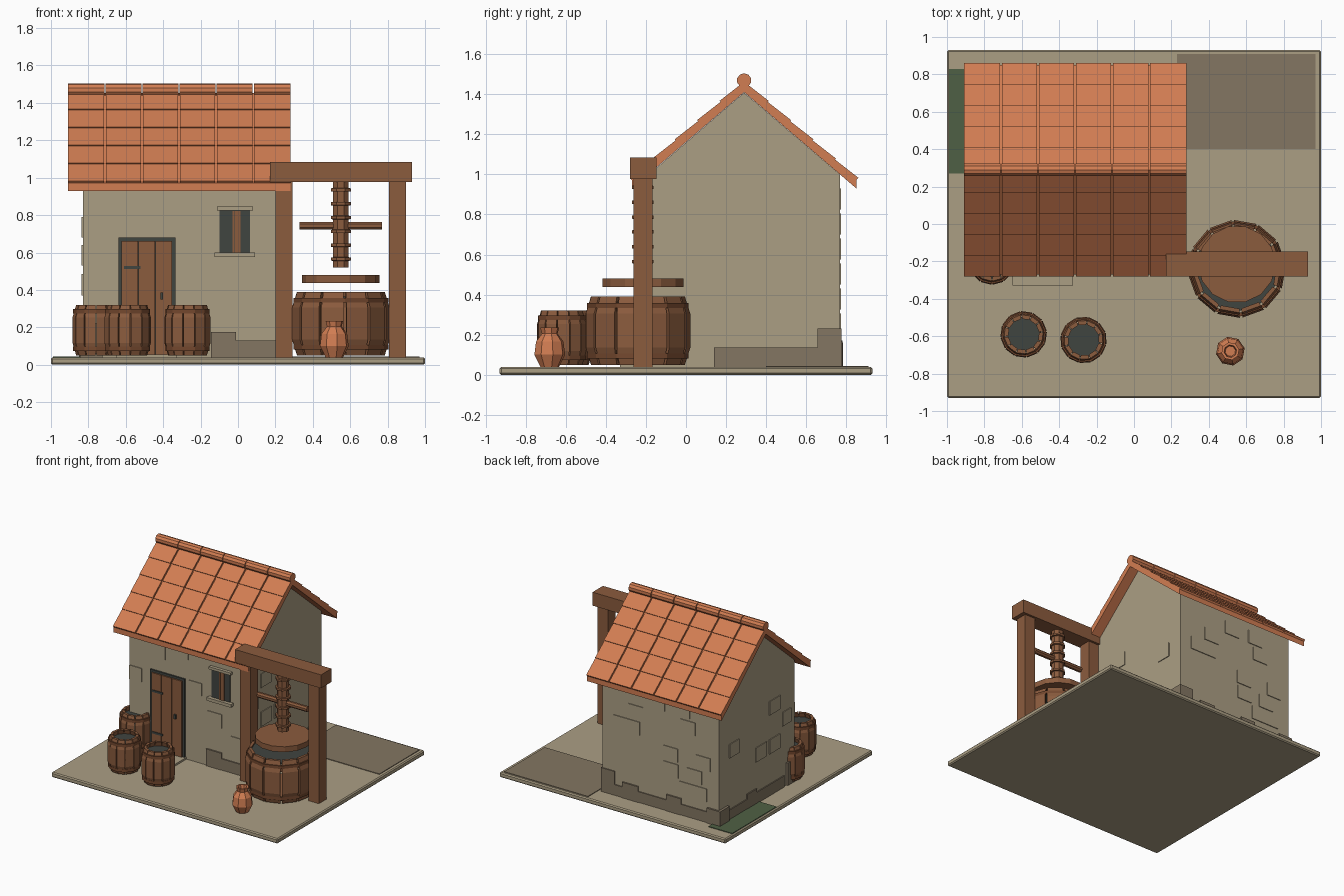
import bpy, bmesh, math, random
from mathutils import Vector, Matrix

if "Cube" in bpy.data.objects:
    bpy.data.objects.remove(bpy.data.objects["Cube"])

random.seed(4)


def material(name, r, g, b):
    m = bpy.data.materials.new(name)
    m.diffuse_color = [(c / 255) ** 2.2 for c in (r, g, b)] + [1]
    m.use_nodes = True
    m.node_tree.nodes["Principled BSDF"].inputs["Base Color"].default_value = m.diffuse_color
    return m


STONE = material("pale stone", 170, 157, 131)
DARKSTONE = material("dark stone", 130, 117, 98)
TILE = material("terracotta", 208, 124, 83)
WOOD = material("wood", 138, 92, 64)
HOOP = material("dark wood", 116, 74, 50)
IRON = material("dark iron", 66, 70, 66)
MOSS = material("moss green", 80, 96, 70)


def finish(name, bm, mat):
    bmesh.ops.recalc_face_normals(bm, faces=bm.faces[:])
    me = bpy.data.meshes.new(name)
    bm.to_mesh(me)
    bm.free()
    me.materials.append(mat)
    ob = bpy.data.objects.new(name, me)
    bpy.context.collection.objects.link(ob)
    return ob


def boxes(name, items, mat, bevel=0):
    """Axis-aligned boxes, each (x0, x1, y0, y1, z0, z1), in one object."""
    bm = bmesh.new()
    for x0, x1, y0, y1, z0, z1 in items:
        m = (Matrix.Translation(((x0 + x1) / 2, (y0 + y1) / 2, (z0 + z1) / 2))
             @ Matrix.Diagonal((x1 - x0, y1 - y0, z1 - z0, 1)))
        bmesh.ops.create_cube(bm, size=1, matrix=m)
    ob = finish(name, bm, mat)
    if bevel:
        mod = ob.modifiers.new("Bevel", "BEVEL")
        mod.width, mod.segments = bevel, 1
    return ob


def extrude_x(name, prof, x0, x1, mat):
    """Side profile of (y, z) points extruded along x."""
    bm = bmesh.new()
    f = bm.faces.new([bm.verts.new((x0, y, z)) for y, z in prof])
    ext = bmesh.ops.extrude_face_region(bm, geom=[f])["geom"]
    bmesh.ops.translate(bm, vec=(x1 - x0, 0, 0),
                        verts=[v for v in ext if isinstance(v, bmesh.types.BMVert)])
    return finish(name, bm, mat)


def lathe(name, loops, n, x, y, mat, phase=0):
    """Closed (r, z) profiles revolved into n flat sides."""
    bm = bmesh.new()
    for prof in loops:
        rings = [[bm.verts.new((x + r * math.cos(a), y + r * math.sin(a), z)) for r, z in prof]
                 for a in (phase + math.tau * i / n for i in range(n))]
        for i in range(n):
            a, b = rings[i], rings[(i + 1) % n]
            for j in range(len(prof)):
                k = (j + 1) % len(prof)
                if prof[j][0] > 1e-6 or prof[k][0] > 1e-6:
                    bm.faces.new((a[j], a[k], b[k], b[j]))
    bmesh.ops.remove_doubles(bm, verts=bm.verts[:], dist=1e-6)
    return finish(name, bm, mat)


def disc(r, z0, z1):
    return [(0, z0), (r, z0), (r, z1), (0, z1)]


def cask(name, x, y, n, r_end, r_mid, z0, z1, gap, liquid, phase=0):
    """Open tub of separate bowed staves with two hoops and a dark filling."""
    h, t = z1 - z0, 0.022
    levels = [(r_end, z0), (r_mid, z0 + h * .25), (r_mid, z0 + h * .75), (r_end, z1)]
    bm = bmesh.new()
    for i in range(n):
        a0 = phase + math.tau * i / n + gap / r_mid / 2
        a1 = phase + math.tau * (i + 1) / n - gap / r_mid / 2
        secs = [[bm.verts.new((x + q * math.cos(a), y + q * math.sin(a), z))
                 for q, a in ((r, a0), (r, a1), (r - t, a1), (r - t, a0))] for r, z in levels]
        for s, u in zip(secs, secs[1:]):
            for j in range(4):
                bm.faces.new((s[j], s[(j + 1) % 4], u[(j + 1) % 4], u[j]))
        bm.faces.new(secs[0])
        bm.faces.new(secs[-1])
    finish(name + "_staves", bm, WOOD)
    r = (r_end + r_mid) / 2 + .006
    lathe(name + "_hoops", [[(r - .02, z - .012), (r, z - .012), (r, z + .012), (r - .02, z + .012)]
                            for z in (z0 + h * .13, z0 + h * .87)], n, x, y, HOOP, phase)
    lathe(name + "_floor", [disc(r_end - t, z0 + .01, z0 + .03)], n, x, y, WOOD, phase)
    lathe(name + "_filling", [disc(r_end - .012, liquid - .01, liquid)], n, x, y, IRON, phase)


# ground slab and painted patches
boxes("ground_slab", [(-1, 1, -.93, .93, 0, .04)], STONE, .008)
boxes("paved_patch", [(.23, .97, .4, .91, .04, .045)], DARKSTONE)
boxes("grass_patch", [(-.99, -.78, .27, .83, .04, .045)], MOSS)
boxes("door_step", [(-.65, -.325, -.33, -.18, .035, .055)], STONE)

# house walls with gable
X0, X1, Y0, Y1, RY = -.83, .2, -.185, .768, .29
boxes("walls", [(X0, X1, Y0, Y1, .035, 1.0)], STONE)
extrude_x("gables", [(Y0, 1.0), (Y1, 1.0), (RY, 1.408)], X0, X1, STONE)

# raised wall stones (a, b, z0, z1) on the long and end walls
P = .006
front = [(-.64, -.51, .785, .9), (-.43, -.31, .835, .93), (-.14, -.01, .37, .48),
         (.07, .19, .22, .33), (-.83, -.72, .55, .66), (-.3, -.19, .58, .68)]
boxes("front_stones", [(a, b, Y0 - P, Y0 + .02, c, d) for a, b, c, d in front], STONE)
back, sides = [], []
for row in range(6):
    z = .2 + row * .125
    for _ in range(2):
        a = random.uniform(X0 + .02, X1 - .16)
        back.append((a, a + .13, Y1 - .02, Y1 + P, z, z + .105))
side_spots = [(0, .135, .68, .79), (0, .135, .37, .485), (.17, .31, .37, .485),
              (.52, .64, .53, .64), (-.14, -.03, .53, .64)]
for a, b, c, d in side_spots:
    sides += [(X1 - .02, X1 + P, a, b, c, d), (X0 - P, X0 + .02, a, b, c, d)]
boxes("back_stones", back, STONE)
boxes("side_stones", sides, STONE)

# dark footing course and corner stones
boxes("footing", [(-.145, -.01, Y0 - .012, 0, .04, .175), (-.01, .2, Y0 - .009, 0, .04, .13),
                  (X1 - .05, X1 + .008, .14, Y1, .04, .135),
                  (X0 - .008, X0 + .05, -.05, .3, .04, .13),
                  (X0 - .01, X0 + .05, .3, .42, .04, .16),
                  (X0 - .008, X0 + .05, .42, Y1, .04, .12),
                  (X0, X1, Y1 - .05, Y1 + .008, .04, .125),
                  (-.5, -.37, Y1 - .05, Y1 + .012, .04, .17),
                  (-.12, .02, Y1 - .05, Y1 + .012, .04, .165)], DARKSTONE)
boxes("corner_stones", [(x - .06, x + .06, y - .06, y + .06, .04, z) for x, y, z in
                        ((X1 - .05, Y1 - .052, .23), (X0 + .04, Y1 - .045, .16),
                         (X0 + .045, Y0 + .045, .22))], DARKSTONE)

# roof deck
extrude_x("roof_deck", [(RY - .56, .93), (RY, 1.41), (RY + .56, .93), (RY + .56, .972),
                        (RY, 1.452), (RY - .56, .972)], -.91, .28, TILE)

# roof tiles: six columns and five overlapping rows per slope
cols, rows, run, drop = 6, 5, .56, .48
w, slope_len = 1.19 / cols, math.hypot(run, drop)
bm = bmesh.new()
for side in (-1, 1):
    down = Vector((0, side * run, -drop)).normalized()
    up = Vector((0, side * drop, run)).normalized()
    for c in range(cols):
        xa, xb = -.91 + c * w + .005, -.91 + (c + 1) * w - .005
        if c == 0:
            xa = -.91
        if c == cols - 1:
            xb = .28
        for r in range(rows):
            s0, s1 = slope_len * r / rows, slope_len * (r + 1) / rows
            prof = [(s0, 0), (s1, 0), (s1, .016), (s0, .009)]
            ends = [[bm.verts.new(Vector((x, RY, 1.451)) + down * s + up * h)
                     for s, h in prof] for x in (xa, xb)]
            bm.faces.new(ends[0])
            bm.faces.new(ends[1])
            for j in range(4):
                k = (j + 1) % 4
                bm.faces.new((ends[0][j], ends[0][k], ends[1][k], ends[1][j]))
finish("roof_tiles", bm, TILE)

# ridge caps
cap = [(RY + .036 * math.cos(a), 1.469 + .036 * math.sin(a))
       for a in (math.tau * (i + .5) / 10 for i in range(10))]
for c in range(cols):
    extrude_x("ridge_cap", cap, -.91 + c * w + (.003 if c else 0),
              -.91 + (c + 1) * w - (.003 if c < cols - 1 else 0), TILE)

# door
F = Y0
boxes("door_frame", [(-.64, -.335, F - .012, F + .02, .05, .68)], IRON)
boxes("door_planks", [(-.622 + i * .091, -.535 + i * .091, F - .022, F, .055, .662)
                      for i in range(3)], WOOD)
boxes("door_hinges_and_handle", [(-.61, -.52, F - .028, F, z, z + .016) for z in (.18, .512)]
      + [(-.415, -.4, F - .035, F, .35, .385)], IRON)

# window
boxes("window_pane", [(-.1, .065, F - .008, F + .01, .6, .825)], IRON)
boxes("window_bar", [(-.055, -.021, F - .014, F, .6, .822), (-.017, .014, F - .014, F, .6, .822)][1:]
      + [(-.03, -.019, F - .014, F, .6, .822)], WOOD)
boxes("window_lintel_and_sill", [(-.112, .08, F - .025, F + .01, .825, .846),
                                 (-.125, .09, F - .035, F + .01, .575, .6)], STONE)

# press frame
boxes("press_posts", [(x, x + .092, -.262, -.166, .04, .985) for x in (.2, .806)], WOOD)
boxes("press_beam", [(.17, .93, -.28, -.148, .978, 1.085)], WOOD)

# press screw with threads, handle and plate
PX, PY = .55, -.215
lathe("press_screw", [disc(.045, .52, .98)], 8, PX, PY, WOOD, math.pi / 8)
lathe("screw_threads", [[(.03, z - .012), (.058, z - .008), (.058, z + .008), (.03, z + .012)]
                        for z in [.565 + i * .074 for i in range(6)]], 8, PX, PY, WOOD, math.pi / 8)
extrude_x("press_handle", [(PY + .022 * math.cos(i * math.tau / 8 + .39),
                            .743 + .022 * math.sin(i * math.tau / 8 + .39)) for i in range(8)],
          .33, .77, WOOD)
lathe("press_plate", [disc(.207, .437, .48)], 14, PX, PY, WOOD)

# press vat and storage barrels
cask("press_vat", PX, -.24, 12, .235, .262, .05, .39, .014, .365, math.radians(5))
for i, (bx, by) in enumerate(((-.59, -.59), (-.27, -.62), (-.76, -.2))):
    cask("barrel", bx, by, 12, .105, .125, .05, .32, .006, .285, .13 + i * .2)

# clay jug
lathe("clay_jug", [[(0, .04), (.048, .04), (.078, .1), (.07, .165), (.04, .205), (.048, .235),
                    (.034, .235), (.028, .2), (0, .2)]], 8, .515, -.68, TILE, .2)
